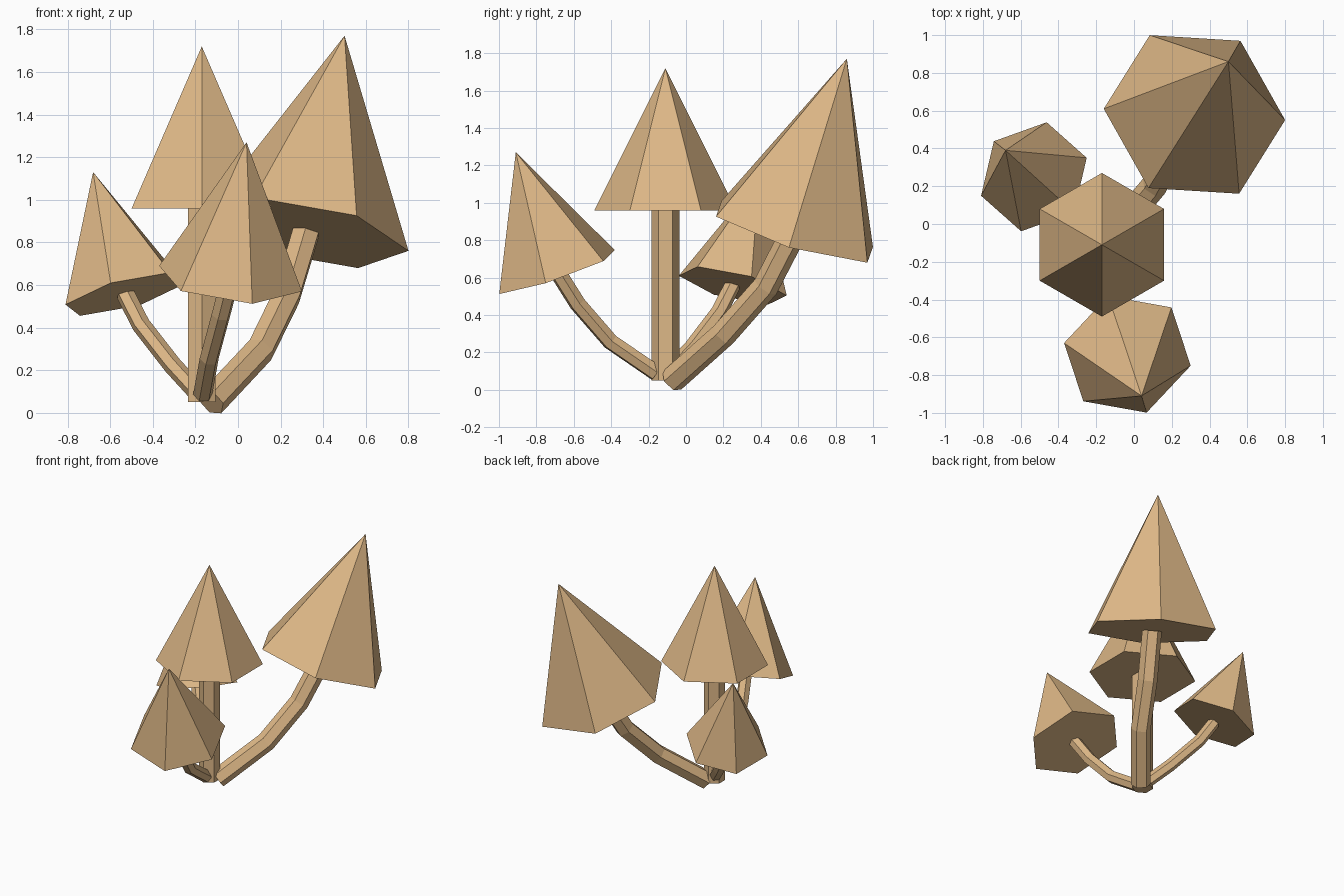
import bpy
import bmesh
from math import cos, sin, pi
from mathutils import Vector as V

cube = bpy.data.objects.get("Cube")
if cube:
    bpy.data.objects.remove(cube, do_unlink=True)

tan = bpy.data.materials.new("warm_tan")
tan.use_nodes = True
tan.diffuse_color = (0.73, 0.479, 0.242, 1)
tan.node_tree.nodes["Principled BSDF"].inputs["Base Color"].default_value = tan.diffuse_color


def finish(name, bm):
    bmesh.ops.recalc_face_normals(bm, faces=bm.faces)
    mesh = bpy.data.meshes.new(name)
    bm.to_mesh(mesh)
    bm.free()
    mesh.materials.append(tan)
    bpy.context.collection.objects.link(bpy.data.objects.new(name, mesh))


def hexagon(bm, center, u, v):
    """Ring of six vertices spanned by two perpendicular radius vectors."""
    return [bm.verts.new(center + u * cos(i * pi / 3) + v * sin(i * pi / 3))
            for i in range(6)]


def cap(name, center, apex, corner):
    """Leaning six-sided cone with a flat underside."""
    center, apex = V(center), V(apex)
    axis = (apex - center).normalized()
    u = V(corner) - center
    u -= axis * u.dot(axis)
    bm = bmesh.new()
    ring = hexagon(bm, center, u, axis.cross(u))
    tip = bm.verts.new(apex)
    bm.faces.new(ring)
    for i in range(6):
        bm.faces.new((ring[i], ring[(i + 1) % 6], tip))
    finish(name, bm)


def stem(name, points, radius, side):
    """Six-sided tube following a bent path."""
    pts = [V(p) for p in points]
    bm = bmesh.new()
    rings = []
    for i, p in enumerate(pts):
        before = (p - pts[i - 1]).normalized() if i else V()
        after = (pts[i + 1] - p).normalized() if i + 1 < len(pts) else V()
        t = (before + after).normalized()
        u = V(side)
        u = (u - t * u.dot(t)).normalized() * radius
        rings.append(hexagon(bm, p, u, t.cross(u)))
    for a, b in zip(rings, rings[1:]):
        for i in range(6):
            j = (i + 1) % 6
            bm.faces.new((a[i], a[j], b[j], b[i]))
    bm.faces.new(rings[0])
    bm.faces.new(rings[-1])
    finish(name, bm)


# Caps: base centre, tip, one base corner
cap("center_cap", (-0.17, -0.11, 0.96), (-0.17, -0.11, 1.72), (-0.17, 0.27, 0.96))
cap("large_back_cap", (0.32, 0.58, 0.845), (0.5, 0.86, 1.77), (0.8, 0.55, 0.76))
cap("small_right_cap", (-0.53, 0.25, 0.557), (-0.68, 0.39, 1.13), (-0.81, 0.15, 0.51))
cap("front_cap", (-0.035, -0.69, 0.63), (0.04, -0.91, 1.27), (0.3, -0.75, 0.57))

# Stems: path from the shared root up to each cap, thickness, sideways direction
stem("center_stem", [(-0.17, -0.11, 0.05), (-0.17, -0.11, 0.96)], 0.075, (0, 1, 0))
stem("large_back_stem", [(-0.125, -0.075, 0.05), (0.105, 0.2, 0.295),
                         (0.23, 0.425, 0.55), (0.32, 0.58, 0.85)], 0.07, (0.84, -0.54, 0))
stem("small_right_stem", [(-0.19, -0.09, 0.095), (-0.307, 0.03, 0.223),
                          (-0.455, 0.175, 0.413), (-0.53, 0.25, 0.56)], 0.044, (0.7, 0.7, 0))
stem("front_stem", [(-0.165, -0.16, 0.09), (-0.135, -0.404, 0.257),
                    (-0.08, -0.58, 0.46), (-0.035, -0.69, 0.635)], 0.046, (0.96, 0.25, 0))
